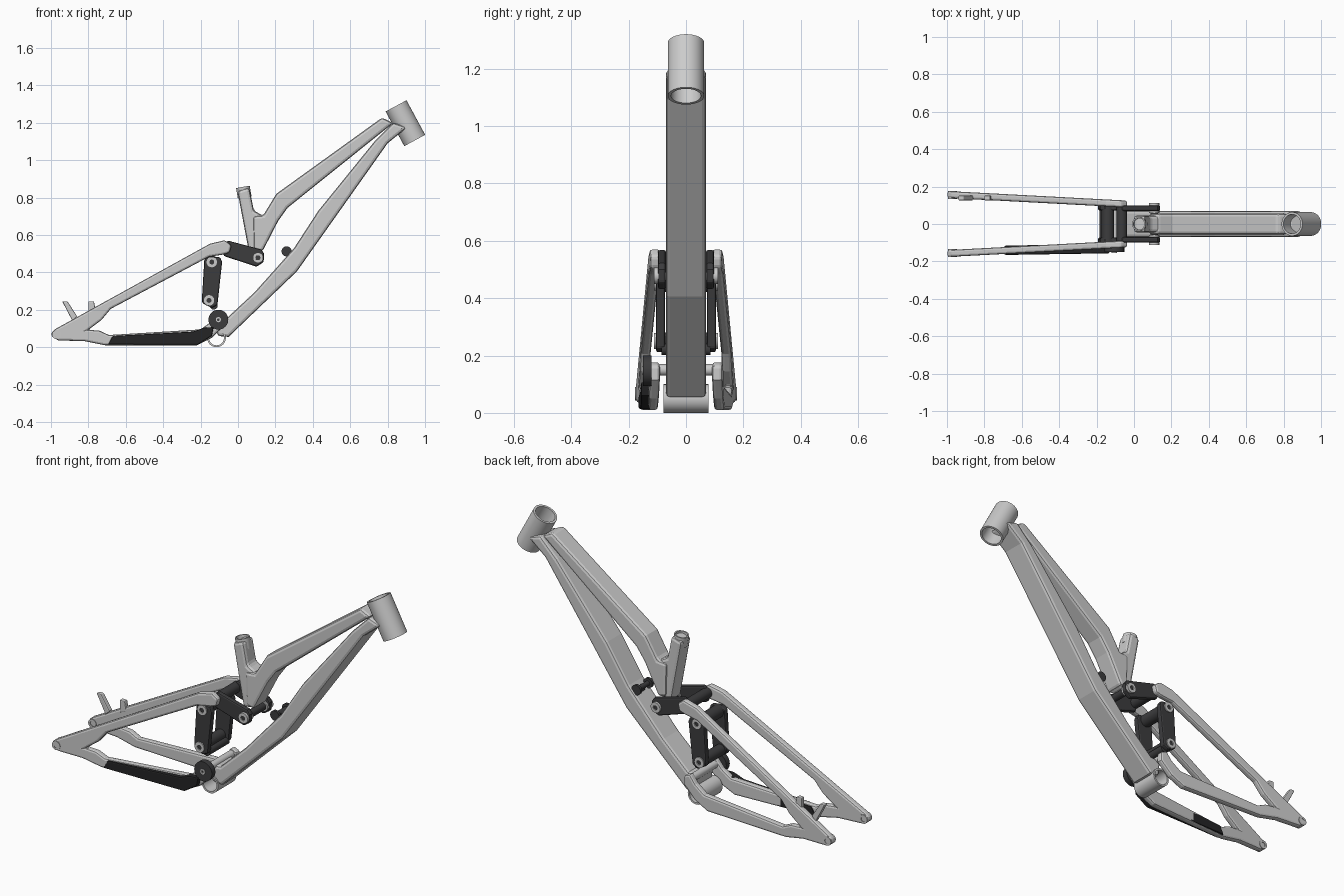
import bpy, bmesh, math
from mathutils import Vector


def material(name, v):
    m = bpy.data.materials.new(name)
    m.diffuse_color = (v, v, v * 1.05, 1)
    return m


DARK = material("dark_metal", 0.045)
BLACK = material("black_rubber", 0.018)


def finish(name, bm, mat=None, smooth=False):
    bmesh.ops.recalc_face_normals(bm, faces=bm.faces[:])
    me = bpy.data.meshes.new(name)
    bm.to_mesh(me)
    bm.free()
    ob = bpy.data.objects.new(name, me)
    bpy.context.collection.objects.link(ob)
    if mat:
        me.materials.append(mat)
    if smooth:
        for p in me.polygons:
            p.use_smooth = True
        me.set_sharp_from_angle(angle=math.radians(35))
    return ob


def plate(name, pts, y0, y1, mat=None, bevel=0.01, shear=0.0, side=1):
    """Side profile (x, z) extruded across y, optionally splaying outward to the rear."""
    bm = bmesh.new()
    rows = [[bm.verts.new((x, side * (y + shear * (-0.03 - x)), z)) for x, z in pts]
            for y in (y0, y1)]
    n = len(pts)
    for r in rows:
        bm.faces.new(r)
    for i in range(n):
        j = (i + 1) % n
        bm.faces.new((rows[0][i], rows[0][j], rows[1][j], rows[1][i]))
    ob = finish(name, bm, mat)
    b = ob.modifiers.new("bevel", "BEVEL")
    b.width, b.segments, b.limit_method = bevel, 2, 'ANGLE'
    b.angle_limit = math.radians(50)
    return ob


def tube(name, p0, p1, r, r_in=0.0, mat=None, seg=32):
    """Round bar, or hollow tube when r_in is given."""
    p0, p1 = Vector(p0), Vector(p1)
    q = (p1 - p0).to_track_quat('Z', 'Y')
    bm = bmesh.new()

    def ring(p, rad):
        return [bm.verts.new(p + q @ Vector((rad * math.cos(t), rad * math.sin(t), 0)))
                for t in (2 * math.pi * i / seg for i in range(seg))]
    loops = [ring(p0, r), ring(p1, r)]
    if r_in:
        loops += [ring(p1, r_in), ring(p0, r_in)]
    pairs = list(zip(loops, loops[1:]))
    if r_in:
        pairs.append((loops[-1], loops[0]))
    else:
        for l in loops:
            bm.faces.new(l)
    for a, b in pairs:
        for i in range(seg):
            j = (i + 1) % seg
            bm.faces.new((a[i], a[j], b[j], b[i]))
    return finish(name, bm, mat, True)


def cross(name, x, z, y0, y1, r, r_in=0.0, mat=None, seg=32):
    return tube(name, (x, y0, z), (x, y1, z), r, r_in, mat, seg)


# front frame
tube("head_tube", (0.845, 0, 1.29), (0.945, 0, 1.105), 0.0635, 0.052, seg=48)
plate("down_tube", [(0.83, 1.20), (0.905, 1.175), (0.80, 1.09), (0.315, 0.405), (-0.05, 0.055),
                    (-0.11, 0.06), (-0.12, 0.15), (-0.06, 0.155), (0.09, 0.295), (0.30, 0.53),
                    (0.43, 0.73), (0.73, 1.10)], -0.07, 0.07, bevel=0.015)
plate("top_tube", [(0.77, 1.227), (0.83, 1.198), (0.265, 0.745), (0.215, 0.675), (0.13, 0.51),
                   (0.085, 0.52), (0.08, 0.70), (0.135, 0.705), (0.205, 0.82)],
      -0.055, 0.055, bevel=0.015)
plate("seat_tube", [(-0.003, 0.835), (0.06, 0.855), (0.085, 0.73), (0.14, 0.70), (0.13, 0.51),
                    (0.06, 0.50)], -0.045, 0.045, bevel=0.016)
tube("seat_clamp", (0.036, 0, 0.80), (0.026, 0, 0.857), 0.037, 0.03)
cross("bottom_bracket_shell", -0.115, 0.05, -0.078, 0.078, 0.05, 0.04, seg=48)
cross("main_pivot_axle", -0.105, 0.15, -0.125, 0.125, 0.02)

# rear triangle, one open loop per side
rear = [(-0.07, 0.572), (-0.15, 0.553), (-0.975, 0.098), (-0.997, 0.08), (-0.997, 0.057),
        (-0.96, 0.036), (-0.82, 0.032), (-0.71, 0.01), (-0.22, 0.01), (-0.14, 0.05),
        (-0.075, 0.115), (-0.075, 0.165), (-0.11, 0.18), (-0.145, 0.135), (-0.20, 0.095),
        (-0.69, 0.065), (-0.74, 0.088), (-0.80, 0.093), (-0.73, 0.145), (-0.68, 0.205),
        (-0.155, 0.483), (-0.08, 0.495), (-0.045, 0.505), (-0.035, 0.545)]
rocker = [(-0.055, 0.57), (0.125, 0.522), (0.14, 0.50), (0.137, 0.455), (0.10, 0.43),
          (-0.075, 0.487), (-0.085, 0.53)]
link = [(-0.18, 0.47), (-0.155, 0.487), (-0.095, 0.48), (-0.085, 0.455), (-0.11, 0.225),
        (-0.14, 0.21), (-0.19, 0.235), (-0.193, 0.255)]
for s, tag in ((1, "left"), (-1, "right")):
    plate("rear_stays_" + tag, rear, 0.088, 0.125, bevel=0.011, shear=0.053, side=s)
    cross("dropout_ring_" + tag, -0.97, 0.067, s * 0.134, s * 0.177, 0.024, 0.013)
    # suspension linkage
    plate("rocker_arm_" + tag, rocker, 0.07, 0.098, DARK, 0.008, side=s)
    plate("lower_link_" + tag, link, 0.073, 0.105, DARK, 0.008, side=s)
    for i, (x, z) in enumerate([(0.107, 0.478), (-0.14, 0.455), (-0.155, 0.25)]):
        cross(f"pivot_washer_{i}_{tag}", x, z, s * 0.06, s * 0.111, 0.028, 0.013)
        cross(f"pivot_bolt_{i}_{tag}", x, z, s * 0.06, s * 0.106, 0.014, 0, DARK, 6)
    # shock mount on the down tube
    cross("shock_mount_disc_" + tag, 0.26, 0.512, s * 0.043, s * 0.057, 0.027, 0, DARK)

# cross pieces joining both sides
for name, x, z, w, r in [("rocker_bridge", -0.065, 0.53, 0.09, 0.028),
                         ("rocker_axle", 0.107, 0.478, 0.085, 0.02),
                         ("upper_link_axle", -0.14, 0.455, 0.09, 0.034),
                         ("lower_link_axle", -0.155, 0.25, 0.09, 0.03),
                         ("shock_lower_bolt", -0.13, 0.222, 0.085, 0.021),
                         ("shock_mount_pin", 0.26, 0.512, 0.05, 0.013)]:
    cross(name, x, z, -w, w, r, 0, DARK)
plate("shock_mount_foot", [(0.25, 0.52), (0.27, 0.52), (0.31, 0.49), (0.27, 0.45)],
      -0.02, 0.02, DARK, 0.003)

# chain guide roller and stay guard on the right
cross("guide_roller", -0.105, 0.147, -0.15, -0.12, 0.053, 0, DARK, 40)
cross("guide_roller_bolt", -0.105, 0.147, -0.154, -0.12, 0.014, 0.007)
plate("chainstay_guard", [(-0.695, 0.014), (-0.67, 0.06), (-0.24, 0.083), (-0.18, 0.105),
                          (-0.13, 0.107), (-0.14, 0.06), (-0.215, 0.013)],
      0.105, 0.155, BLACK, 0.006, 0.016, -1)

# brake mount tabs on the left
for name, pts in [("brake_tab_rear", [(-0.94, 0.245), (-0.912, 0.245), (-0.86, 0.165),
                                      (-0.885, 0.14)]),
                  ("brake_tab_front", [(-0.80, 0.245), (-0.77, 0.245), (-0.76, 0.19),
                                       (-0.80, 0.175)])]:
    plate(name, pts, 0.126, 0.152, None, 0.005)
